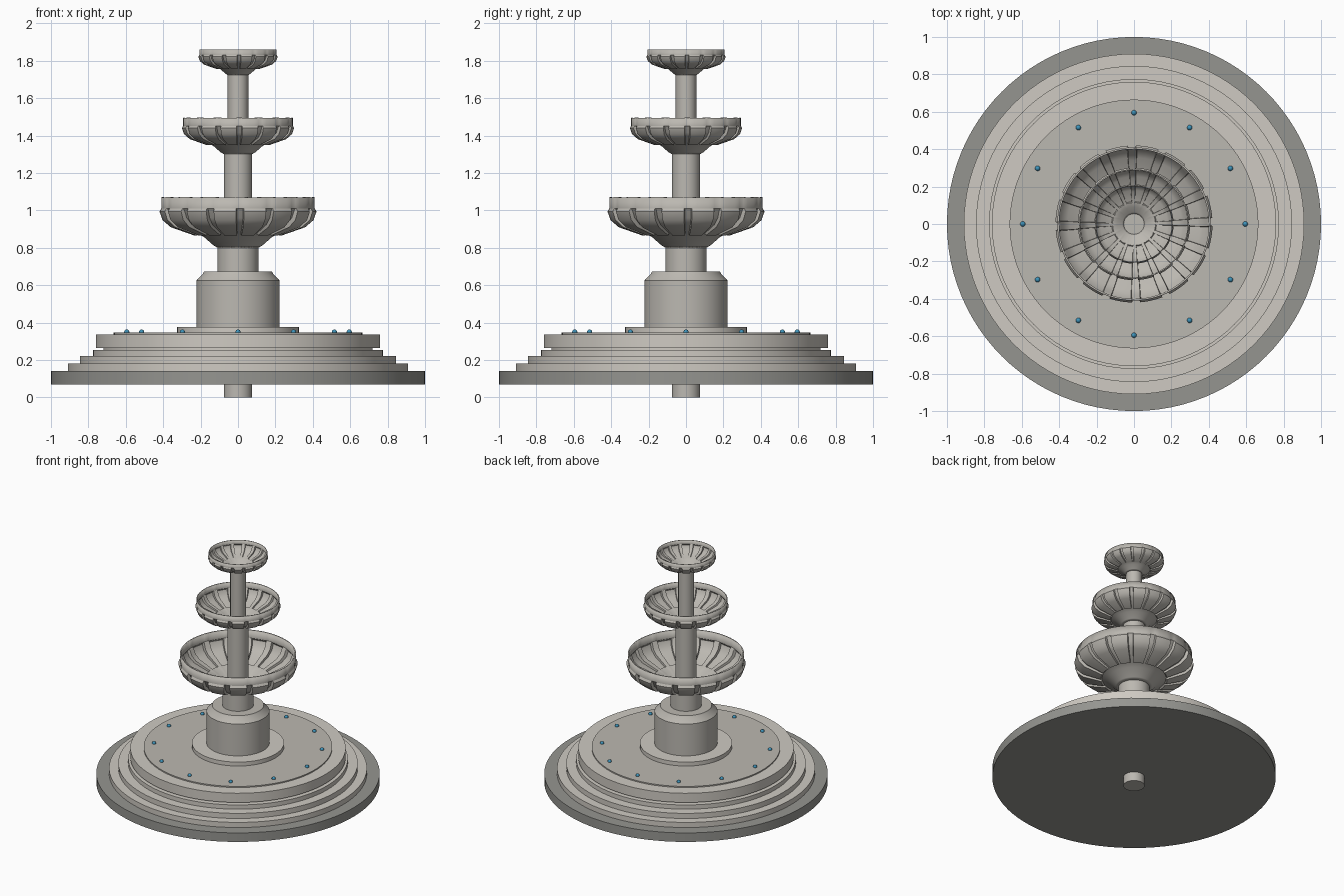
import bpy, bmesh
from math import sin, cos, pi, radians

if "Cube" in bpy.data.objects:
    bpy.data.objects.remove(bpy.data.objects["Cube"])


def material(name, rgb):
    m = bpy.data.materials.new(name)
    m.diffuse_color = (*rgb, 1)
    m.use_nodes = True
    m.node_tree.nodes["Principled BSDF"].inputs["Base Color"].default_value = m.diffuse_color
    return m


stone = material("stone", (0.50, 0.48, 0.44))
pale = material("pale_stone", (0.62, 0.59, 0.54))
dark = material("dark_stone", (0.30, 0.30, 0.28))
blue = material("jet_blue", (0.05, 0.30, 0.50))


def finish(bm, name, mat):
    bmesh.ops.recalc_face_normals(bm, faces=bm.faces)
    me = bpy.data.meshes.new(name)
    bm.to_mesh(me)
    bm.free()
    ob = bpy.data.objects.new(name, me)
    bpy.context.collection.objects.link(ob)
    me.materials.append(mat)
    bpy.ops.object.select_all(action='DESELECT')
    ob.select_set(True)
    bpy.context.view_layer.objects.active = ob
    bpy.ops.object.shade_smooth_by_angle(angle=radians(30))
    return ob


def skin(bm, rings):
    # join consecutive closed rings with quads
    for a, b in zip(rings, rings[1:]):
        n = len(a)
        for i in range(n):
            j = (i + 1) % n
            bm.faces.new((a[i], a[j], b[j], b[i]))


def lathe(name, profile, mat=stone, n=64):
    # closed solid of revolution, capped at both ends
    bm = bmesh.new()
    rings = [[bm.verts.new((r * cos(2 * pi * i / n), r * sin(2 * pi * i / n), z))
              for i in range(n)] for r, z in profile]
    skin(bm, rings)
    bm.faces.new(rings[0])
    bm.faces.new(rings[-1])
    return finish(bm, name, mat)


# bowl sections as (radius, height above neck): in the grooves and on the petals
GROOVE = [(.11, 0), (.13, .012), (.185, .06), (.225, .076), (.232, .079), (.345, .125),
          (.382, .16), (.398, .198), (.408, .21), (.41, .27)]
PETAL = GROOVE[:4] + [(.235, .066), (.36, .110), (.404, .148), (.42, .194), (.41, .21), (.41, .27)]
PETALS = 16


def bowl(name, scale, top):
    # fluted bowl: raised petals separated by narrow grooves
    bm = bmesh.new()
    cols = []
    for k in range(PETALS):
        a = k * 360 / PETALS + 1.5
        cols += [(a - 2.4, GROOVE), (a + 2.4, GROOVE)]
        cols += [(a + d, PETAL) for d in (2.9, 7.1, 11.25, 15.4, 19.6)]
    rings = []
    for lvl in range(len(GROOVE)):
        ring = []
        for ang, prof in cols:
            r, z = prof[lvl]
            t = radians(ang)
            ring.append(bm.verts.new((r * scale * cos(t), r * scale * sin(t),
                                      top + (z - .27) * scale)))
        rings.append(ring)
    skin(bm, rings)
    ob = finish(bm, name, stone)
    mod = ob.modifiers.new("shell", 'SOLIDIFY')
    mod.thickness = 0.010 * scale
    mod.offset = -1
    return ob


# stepped base
lathe("ground_slab", [(1.0, .07), (1.0, .14)], dark, 96)
tiers = [(.91, .14, .18), (.845, .18, .22), (.775, .22, .253), (.72, .253, .265), (.76, .265, .337)]
steps = []
for r, z0, z1 in tiers:
    steps += [(r, z0), (r, z1)]
lathe("base_steps", steps, pale, 96)
lathe("pool_surface", [(.665, .337), (.665, .346)], stone, 96)

# pedestal
lathe("pedestal_foot", [(.325, .34), (.325, .377)], pale)
lathe("pedestal", [(.222, .377), (.222, .625), (.187, .662), (.182, .672), (.11, .672)])

# central columns, each reaching the bowl above
lathe("lower_column", [(.11, .67), (.11, .81)])
lathe("middle_column", [(.075, .80), (.075, 1.31)], n=32)
lathe("upper_column", [(.055, 1.30), (.055, 1.73)], n=32)
lathe("supply_pipe", [(.075, 0), (.075, .075)], n=32)

# bowls
for name, scale, top in (("lower_bowl", 1, 1.07), ("middle_bowl", .715, 1.495), ("upper_bowl", .505, 1.86)):
    bowl(name, scale, top)

# ring of water jets
for k in range(12):
    bm = bmesh.new()
    bmesh.ops.create_uvsphere(bm, u_segments=12, v_segments=8, radius=.014)
    t = k * pi / 6
    bmesh.ops.translate(bm, verts=bm.verts, vec=(.595 * cos(t), .595 * sin(t), .349))
    finish(bm, f"jet_{k + 1}", blue)
